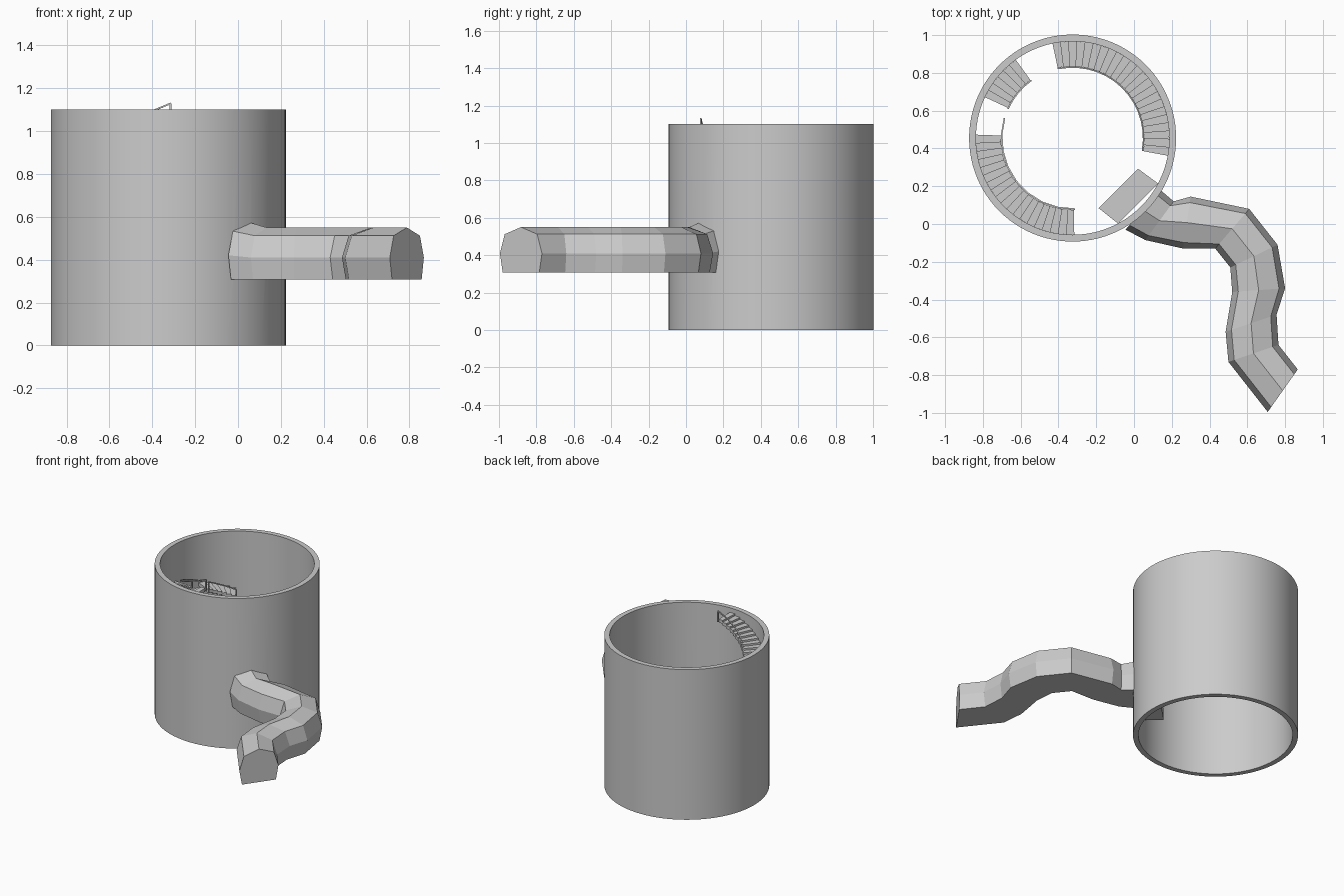
import bpy, bmesh
from math import sin, cos, radians, pi
from mathutils import Vector

if "Cube" in bpy.data.objects:
    bpy.data.objects.remove(bpy.data.objects["Cube"])

CX, CY = -0.325, 0.455          # tower axis
R_OUT, R_IN, R_STEP = 0.548, 0.512, 0.38
PITCH = 0.155                   # stair rise per radian


def make(name, verts, faces):
    me = bpy.data.meshes.new(name)
    bm = bmesh.new()
    vs = [bm.verts.new(v) for v in verts]
    for f in faces:
        bm.faces.new([vs[i] for i in f])
    bmesh.ops.recalc_face_normals(bm, faces=bm.faces)
    bm.to_mesh(me)
    bm.free()
    ob = bpy.data.objects.new(name, me)
    bpy.context.collection.objects.link(ob)
    return ob


def polar(r, deg, z):
    a = radians(deg)
    return Vector((CX + r * cos(a), CY + r * sin(a), z))


def stair_z(deg):
    return 1.07 - PITCH * radians(272 - deg)


def loft(rings, closed=False, caps=(True, True)):
    n, m = len(rings[0]), len(rings)
    verts = [v for r in rings for v in r]
    faces = []
    for i in range(m if closed else m - 1):
        for j in range(n):
            a, b = i * n, ((i + 1) % m) * n
            faces.append((a + j, a + (j + 1) % n, b + (j + 1) % n, b + j))
    if not closed:
        if caps[0]:
            faces.append(tuple(range(n)))
        if caps[1]:
            faces.append(tuple(range((m - 1) * n, m * n)))
    return verts, faces


def add(store, part):
    k = len(store[0])
    store[0].extend(part[0])
    store[1].extend(tuple(i + k for i in f) for f in part[1])


# Tower wall: open tube
SEG = 96
tower = make("tower_wall", *loft(
    [[polar(r, 360 * i / SEG, z) for r, z in
      ((R_OUT, 0), (R_OUT, 1.1), (R_IN, 1.1), (R_IN, 0))] for i in range(SEG)], closed=True))

# Tunnel: seven-sided section swept between left and right side points
PROFILE = [(0, 0.55), (0.77, 0.512), (1, 0.41), (0.87, 0.308),
           (-0.87, 0.308), (-1, 0.41), (-0.77, 0.512)]
SIDES = [((0.14, 0.18), (-0.045, -0.03)), ((0.21, 0.12), (0.06, -0.085)),
         ((0.30, 0.145), (0.26, -0.13)), ((0.61, 0.08), (0.43, -0.13)),
         ((0.76, -0.11), (0.51, -0.23)), ((0.80, -0.34), (0.52, -0.36)),
         ((0.755, -0.48), (0.485, -0.57)), ((0.765, -0.64), (0.50, -0.73)),
         ((0.867, -0.77), (0.708, -0.995))]


def section(left, right, lift=0.0):
    l, r = Vector(left), Vector(right)
    mid, half = (l + r) / 2, (l - r) / 2
    return [Vector((*(mid + half * u), z + lift * (z - 0.308) / 0.24)) for u, z in PROFILE]


rings = [section(l, r, 0.025 if i == 0 else 0) for i, (l, r) in enumerate(SIDES)]
make("tunnel", *loft(rings, caps=(False, True)))

# Doorway cut through the wall where the tunnel meets it
out = Vector((1, -1, 0)).normalized()
c = sum(rings[0], Vector()) / 7
door = [c + (v - c) * 0.85 for v in rings[0]]
cutter = make("doorway_cutter", *loft([[v + out * d for v in door] for d in (-0.12, 0.08)]))
cutter.hide_render = True
cutter.hide_set(True)
mod = tower.modifiers.new("doorway", 'BOOLEAN')
mod.operation = 'DIFFERENCE'
mod.solver = 'EXACT'
mod.object = cutter

# Landing inside the doorway
side = Vector((1, 1, 0)).normalized()
base = Vector((CX, CY, 0))
make("door_landing", *loft([[base + out * r + side * t + Vector((0, 0, z))
                             for r, t in ((0.36, -0.165), (0.49, -0.15), (0.49, 0.15), (0.36, 0.13))]
                            for z in (0.23, 0.307)]))


# Broken spiral stair flights
def flight(name, a0, a1, n):
    store = ([], [])
    for i in range(n):
        s, e = a0 + (a1 - a0) * i / n, a0 + (a1 - a0) * (i + 1) / n
        z = stair_z(e)
        add(store, loft([[polar(R_STEP, s, h), polar(R_IN, s, h),
                          polar(R_IN, e, h), polar(R_STEP, e, h)] for h in (z - 0.025, z)]))
    return make(name, *store)


# Handrail along the inner edge with a post at each end
def handrail(name, a0, a1, n):
    store = ([], [])
    t, r = 0.004, R_STEP - 0.004
    add(store, loft([[polar(r + x, a, stair_z(a) + 0.06 + y)
                      for x, y in ((-t, -t), (t, -t), (t, t), (-t, t))]
                     for a in (a0 + (a1 - a0) * i / n for i in range(n + 1))]))
    for a in (max(a0, 178) if a1 > 200 else a0, a1):
        p = polar(r, a, stair_z(a))
        add(store, loft([[p + Vector((x, y, h)) for x, y in ((-t, -t), (t, -t), (t, t), (-t, t))]
                         for h in (-0.02, 0.06)]))
    return make(name, *store)


flight("lower_stairs", -10.5, 102, 23)
flight("middle_stairs", 126, 155, 6)
flight("upper_stairs", 178, 271, 19)
handrail("lower_handrail", -10, 101.5, 14)
handrail("middle_handrail", 126, 155, 4)
handrail("upper_handrail", 163.5, 271.5, 8)

# Smooth the round tower only
bpy.ops.object.select_all(action='DESELECT')
tower.select_set(True)
bpy.context.view_layer.objects.active = tower
bpy.ops.object.modifier_apply(modifier="doorway")
bpy.data.objects.remove(cutter)
bpy.ops.object.shade_smooth_by_angle(angle=radians(30))
